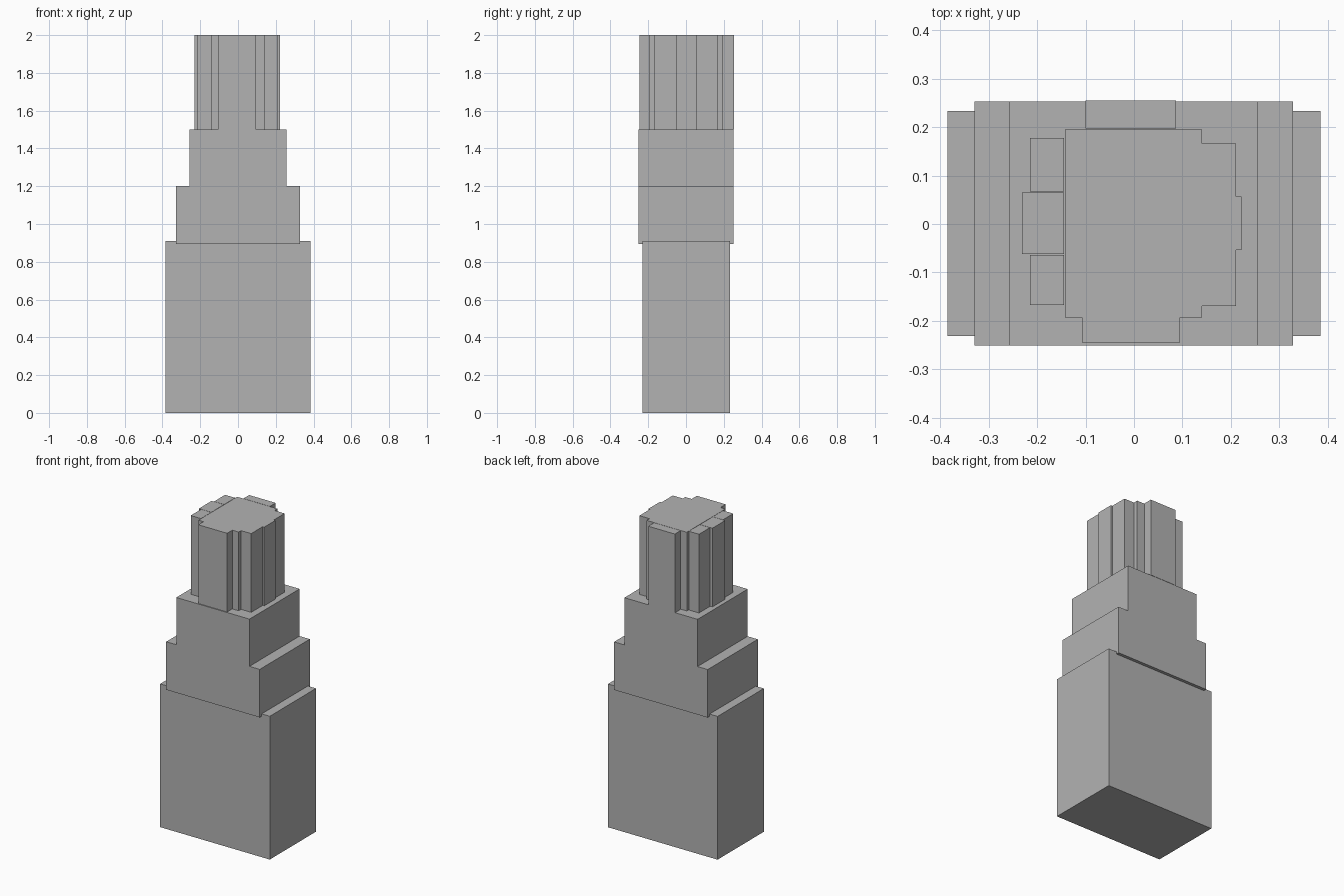
import bpy
import bmesh

cube = bpy.data.objects.get("Cube")
if cube:
    bpy.data.objects.remove(cube, do_unlink=True)

# One plain stone colour
stone = bpy.data.materials.new("stone_grey")
stone.use_nodes = True
GREY = (0.45, 0.45, 0.45, 1)
stone.diffuse_color = GREY
stone.node_tree.nodes["Principled BSDF"].inputs["Base Color"].default_value = GREY


def extrude(name, outline, direction):
    """Sweep a closed outline of 3D points along a direction into a solid."""
    bm = bmesh.new()
    face = bm.faces.new([bm.verts.new(p) for p in outline])
    result = bmesh.ops.extrude_face_region(bm, geom=[face], use_keep_orig=True)
    moved = [g for g in result["geom"] if isinstance(g, bmesh.types.BMVert)]
    bmesh.ops.translate(bm, verts=moved, vec=direction)
    bmesh.ops.recalc_face_normals(bm, faces=bm.faces)
    mesh = bpy.data.meshes.new(name)
    bm.to_mesh(mesh)
    bm.free()
    mesh.materials.append(stone)
    obj = bpy.data.objects.new(name, mesh)
    bpy.context.collection.objects.link(obj)
    return obj


def prism(name, plan, bottom, top):
    return extrude(name, [(x, y, bottom) for x, y in plan], (0, 0, top - bottom))


def block(name, x0, x1, y0, y1, bottom, top):
    return prism(name, [(x0, y0), (x1, y0), (x1, y1), (x0, y1)], bottom, top)


# Wide base block
block("base", -0.385, 0.385, -0.231, 0.233, 0, 0.91)

# Stepped middle section, overhanging the base at front and back
steps = [(-0.329, 0.895), (0.328, 0.895), (0.328, 1.2), (0.256, 1.2),
         (0.256, 1.5), (-0.258, 1.5), (-0.258, 1.2), (-0.329, 1.2)]
extrude("stepped_tiers", [(x, -0.2505, z) for x, z in steps], (0, 0.503, 0))

# Crown shaft with its front bay and left-hand bays in one outline
LOW, HIGH = 1.5, 2.0
shaft = [(-0.107, -0.245), (0.095, -0.245), (0.095, -0.193), (0.14, -0.193),
         (0.14, -0.169), (0.211, -0.169), (0.211, -0.054), (0.222, -0.054),
         (0.222, 0.057), (0.211, 0.057), (0.211, 0.166), (0.14, 0.166),
         (0.14, 0.195), (-0.142, 0.195), (-0.142, -0.193), (-0.107, -0.193)]
prism("crown_shaft", shaft, LOW, HIGH)

# Separate bays on the other two sides
block("back_bay", -0.1, 0.087, 0.197, 0.2545, LOW, HIGH)
for name, x0, y0, y1 in (("front", -0.215, -0.167, -0.064),
                         ("middle", -0.231, -0.062, 0.065),
                         ("rear", -0.215, 0.067, 0.177)):
    block("right_bay_" + name, x0, -0.144, y0, y1, LOW, HIGH)
